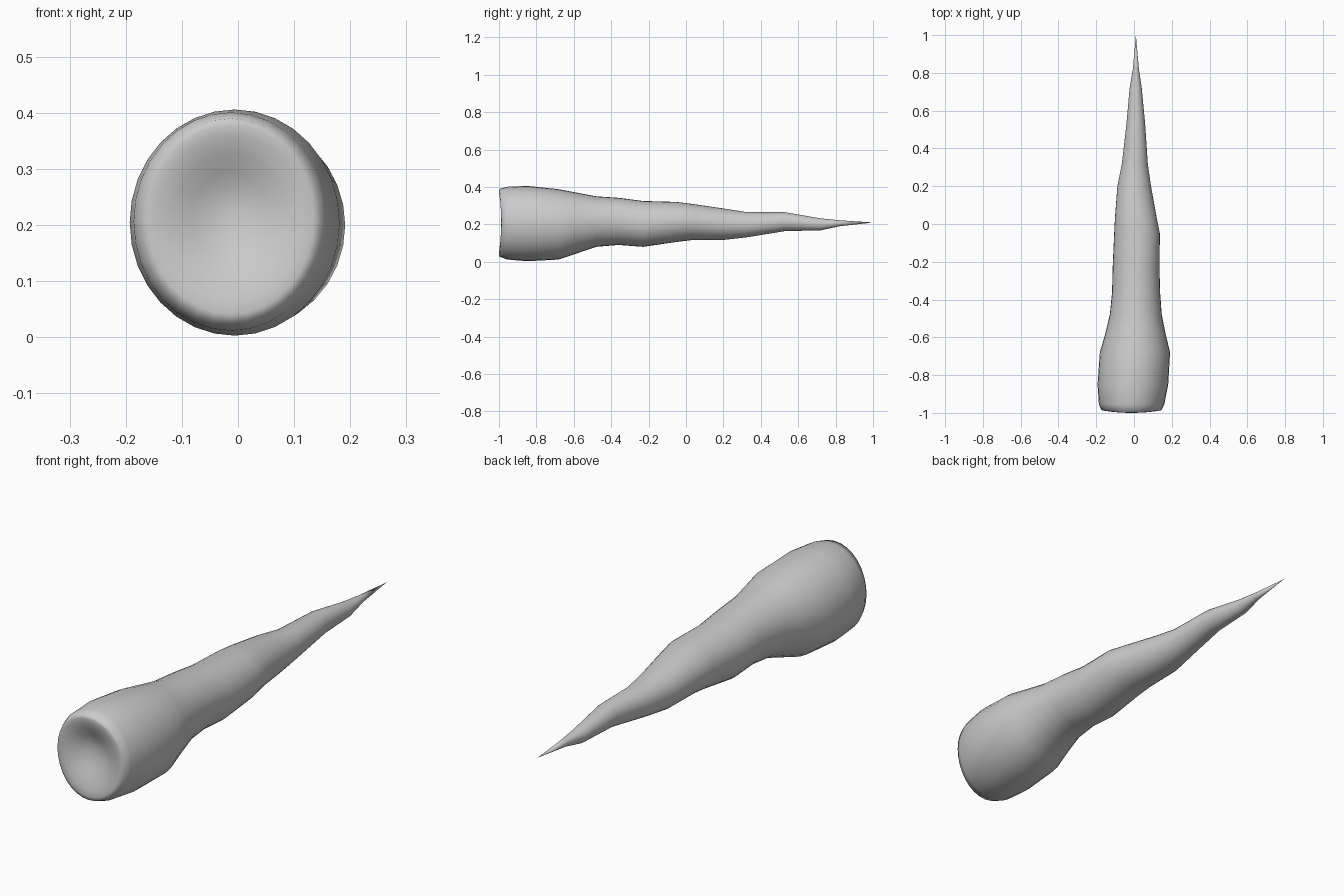
import bpy, bmesh, math

SIDES = 32
# Body stations: y, x left, x right, z bottom, z top
STATIONS = [
    (-0.985, -0.172, 0.146, 0.027, 0.390),
    (-0.955, -0.186, 0.160, 0.012, 0.401),
    (-0.85, -0.193, 0.181, 0.003, 0.406),
    (-0.68, -0.181, 0.191, 0.012, 0.388),
    (-0.58, -0.152, 0.167, 0.046, 0.369),
    (-0.48, -0.128, 0.147, 0.080, 0.350),
    (-0.36, -0.116, 0.138, 0.090, 0.342),
    (-0.23, -0.113, 0.135, 0.080, 0.325),
    (-0.05, -0.105, 0.137, 0.106, 0.320),
    (0.03, -0.101, 0.121, 0.116, 0.310),
    (0.20, -0.088, 0.090, 0.117, 0.285),
    (0.32, -0.064, 0.073, 0.130, 0.266),
    (0.53, -0.040, 0.059, 0.164, 0.265),
    (0.72, -0.023, 0.041, 0.168, 0.232),
    (0.82, -0.006, 0.026, 0.190, 0.222),
]
# Dished butt end: scale of first station, y at the sides, extra forward y at top and bottom
DISH = [(0.22, -0.957, 0.0), (0.42, -0.968, 0.002), (0.62, -0.982, 0.005),
        (0.82, -0.988, 0.010), (0.93, -0.988, 0.012)]

bm = bmesh.new()


def ring(cx, cz, rx, rz, y, bow=0.0):
    verts = []
    for i in range(SIDES):
        a = 2 * math.pi * i / SIDES
        c, s = math.cos(a), math.sin(a)
        # slight skew: the crown leans left and the underside leans right
        verts.append(bm.verts.new((cx + rx * c, y - bow * s * s, cz + rz * s)))
    return verts


rings = []
y0, xl, xr, zb, zt = STATIONS[0]
for k, y, bow in DISH:
    t = (1 - k) * 0.02
    rings.append(ring((xl + xr) / 2, (zb + zt) / 2 + t, (xr - xl) / 2 * k, (zt - zb) / 2 * k, y, bow))
for y, xl, xr, zb, zt in STATIONS:
    rings.append(ring((xl + xr) / 2, (zb + zt) / 2, (xr - xl) / 2, (zt - zb) / 2, y,
                      0.012 if y < -0.97 else 0.0))

# Skin between rings, then close the dish and the point
for a, b in zip(rings, rings[1:]):
    for i in range(SIDES):
        j = (i + 1) % SIDES
        bm.faces.new((a[i], a[j], b[j], b[i]))
centre = bm.verts.new((-0.012, -0.952, 0.232))
tip = bm.verts.new((0.01, 1.0, 0.21))
for i in range(SIDES):
    j = (i + 1) % SIDES
    bm.faces.new((centre, rings[0][j], rings[0][i]))
    bm.faces.new((tip, rings[-1][i], rings[-1][j]))
bmesh.ops.recalc_face_normals(bm, faces=bm.faces[:])
for f in bm.faces:
    f.smooth = True

mesh = bpy.data.meshes.new("tapered_root")
bm.to_mesh(mesh)
bm.free()
obj = bpy.data.objects.new("tapered_root", mesh)
bpy.context.collection.objects.link(obj)
